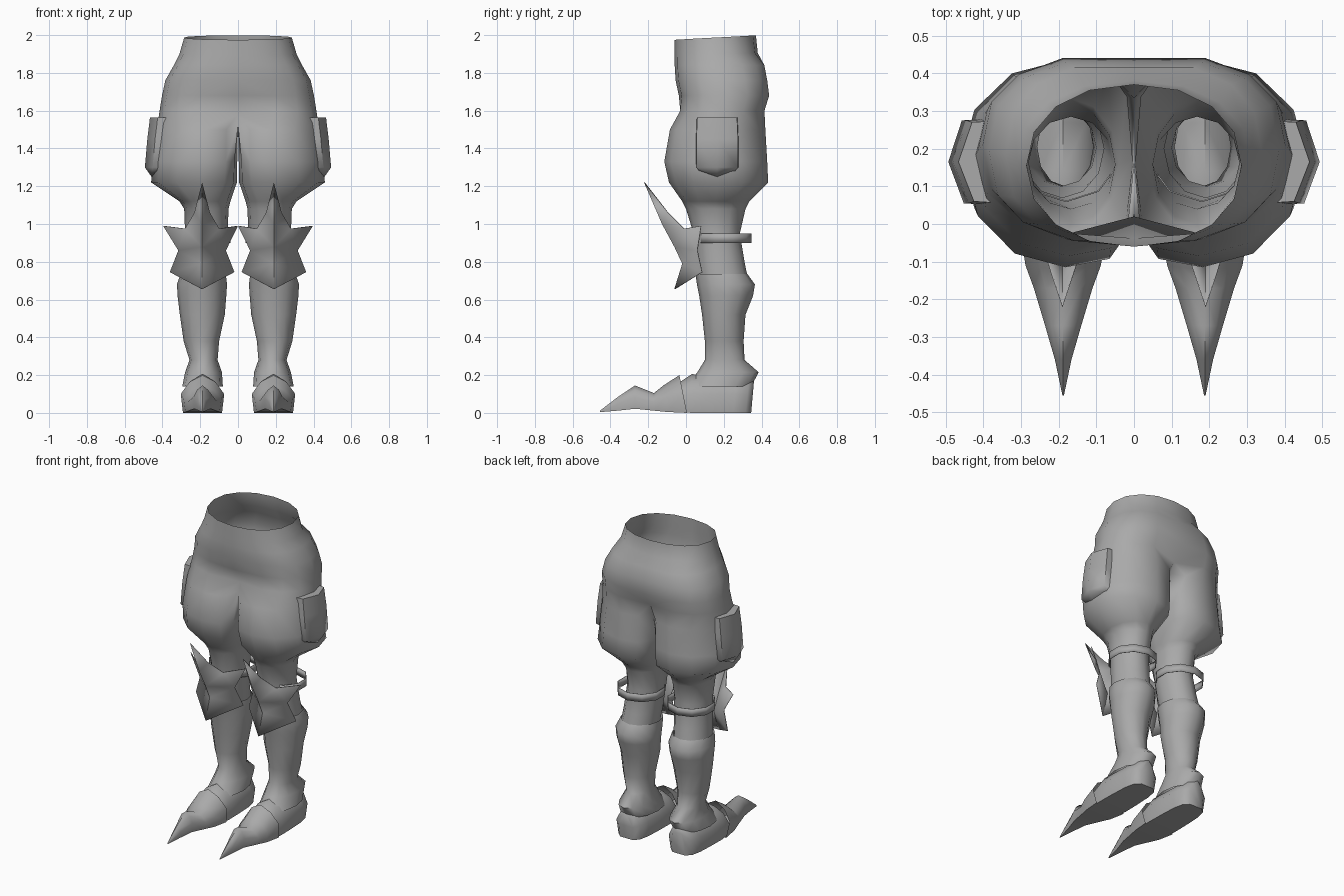
import bpy, bmesh, math

if "Cube" in bpy.data.objects:
    bpy.data.objects.remove(bpy.data.objects["Cube"])

cloth = bpy.data.materials.new("plain_grey")
cloth.diffuse_color = (0.40, 0.40, 0.40, 1)
cloth.use_nodes = True
cloth.node_tree.nodes["Principled BSDF"].inputs["Base Color"].default_value = cloth.diffuse_color


def finish(name, bm, thick=0.0, angle=60):
    """Turn a right-hand half into a mirrored, shaded object."""
    bmesh.ops.recalc_face_normals(bm, faces=bm.faces)
    me = bpy.data.meshes.new(name)
    bm.to_mesh(me)
    bm.free()
    me.materials.append(cloth)
    ob = bpy.data.objects.new(name, me)
    bpy.context.collection.objects.link(ob)
    bpy.ops.object.select_all(action='DESELECT')
    ob.select_set(True)
    bpy.context.view_layer.objects.active = ob
    bpy.ops.object.shade_smooth_by_angle(angle=math.radians(angle))
    if thick:
        s = ob.modifiers.new("thickness", 'SOLIDIFY')
        s.thickness = thick
        s.offset = 0
    m = ob.modifiers.new("mirror", 'MIRROR')
    m.merge_threshold = 0.001
    return ob


def spow(v, p):
    return math.copysign(abs(v) ** p, v)


def ring(bm, z, x0, x1, yf, yb, peak=0.5, p_in=1.0, n=12, start=-120):
    """Horizontal ring spanning x0..x1, yf..yb; peak is where it is deepest,
    p_in below 1 squares off the inner side."""
    out = []
    cx = x0 + (x1 - x0) * peak
    for i in range(n):
        t = math.radians(start + 360 * i / n)
        c, s = math.cos(t), math.sin(t)
        p = p_in if c < -.01 else 1
        x = cx + (x1 - cx if c > 0 else cx - x0) * spow(c, p)
        y = (yf + yb) / 2 + (yb - yf) / 2 * spow(s, p)
        out.append(bm.verts.new((x, y, z)))
    return out


def bridge(bm, a, b, closed=True):
    n = len(a)
    for i in range(n if closed else n - 1):
        j = (i + 1) % n
        bm.faces.new((a[i], a[j], b[j], b[i]))


def loft(bm, rings, closed=True):
    for a, b in zip(rings, rings[1:]):
        bridge(bm, a, b, closed)


# Trousers: half pelvis arcs flowing into a full ring for each leg
bm = bmesh.new()
pelvis = []
for z, rx, yf, yb, p, tilt in [(1.987, .285, -.06, .37, .92, .012),
                               (1.90, .31, -.06, .38, .88, .005),
                               (1.84, .34, -.06, .43, .8, 0),
                               (1.76, .385, -.055, .445, .78, 0),
                               (1.68, .402, -.038, .455, .78, 0),
                               (1.60, .415, -.045, .43, .8, 0)]:
    row = []
    for i in range(9):
        t = math.radians(-90 + 22.5 * i)
        x = 0 if i in (0, 8) else rx * spow(math.cos(t), p)
        y = (yf + yb) / 2 + (yb - yf) / 2 * spow(math.sin(t), p)
        row.append(bm.verts.new((x, y, z + tilt * math.sin(t))))
    row[8].co.y -= .015 if z < 1.85 else 0
    pelvis.append(row)
loft(bm, pelvis, False)
leg = [ring(bm, *r) for r in [(1.50, .004, .43, -.085, .42, .4, .6),
                              (1.33, .004, .45, -.115, .43, .4, .6),
                              (1.22, .006, .46, -.09, .435, .4, .65),
                              (1.12, .04, .31, -.02, .335),
                              (1.08, .05, .285, .00, .315),
                              (.95, .055, .28, .04, .285),
                              (.80, .07, .29, .05, .31),
                              (.70, .08, .30, .07, .33)]]
# Groin: centre seam dips under the body
p, t = pelvis[-1], leg[0]
p[0].co.y, p[0].co.z = .02, 1.58
p[8].co.y, p[8].co.z = .37, 1.58
for v, z in zip(t[9:], (1.525, 1.54, 1.525)):
    v.co.x, v.co.z = 0, z
bridge(bm, p, t[:9], False)
bm.faces.new((p[8], t[9], t[8]))
bm.faces.new((p[0], t[0], t[11]))
loft(bm, leg)
finish("trousers", bm, angle=70)

# Boot shafts with flared ankle
bm = bmesh.new()
loft(bm, [ring(bm, *r) for r in [(.735, .065, .305, .05, .325),
                                 (.68, .058, .323, .058, .365),
                                 (.62, .062, .32, .07, .355),
                                 (.52, .07, .308, .085, .315),
                                 (.38, .10, .288, .10, .305),
                                 (.28, .108, .257, .10, .31),
                                 (.215, .085, .28, .06, .385),
                                 (.14, .08, .295, .0, .345)]])
finish("boot_shafts", bm)


def foot_part(name, rows, cap_ends):
    """Arched sections along y: (y, half width, bottom, top, top shift in y)."""
    bm = bmesh.new()
    secs = []
    for y, w, zb, zt, shift in rows:
        h = zt - zb
        pts = [(-.9, 0), (-1, .5), (-.6, .82), (0, 1), (.6, .82), (1, .5), (.9, 0)]
        secs.append([bm.verts.new((.188 + w * a, y + shift * b, zb + h * b)) for a, b in pts])
    loft(bm, secs)
    for s in cap_ends:
        bm.faces.new(secs[s])
    finish(name, bm)


# Shoes and pointed, upturned toe caps
foot_part("shoes", [(.345, .05, 0, .17, .015), (.315, .085, 0, .19, .02),
                    (.25, .10, 0, .20, .02), (.14, .106, 0, .20, 0),
                    (.03, .108, 0, .205, 0), (-.03, .10, .005, .165, 0)], (0, -1))
foot_part("toe_caps", [(.005, .115, 0, .20, -.04), (-.10, .10, .005, .145, -.02),
                       (-.17, .078, .012, .105, 0), (-.27, .048, .022, .145, 0),
                       (-.36, .022, .012, .085, 0), (-.455, .002, .004, .012, 0)], (-1,))

# Knee guards: spiked plates, both halves made from one list of corners
bm = bmesh.new()
ridge = [(0, -.22, 1.22), (0, -.125, 1.0), (0, -.06, .88), (0, -.018, .79), (0, -.06, .655)]
side = [(.04, -.095, 1.06), (.09, -.01, .975), (.205, .08, .99), (.125, .06, .86), (.17, .085, .745)]
c = [bm.verts.new((.19 + x, y, z)) for x, y, z in ridge]
for sg in (-1, 1):
    s = [bm.verts.new((.19 + sg * min(x, .188 if sg < 0 else 1), y, z)) for x, y, z in side]
    for f in [(c[0], s[0], c[1]), (c[1], s[0], s[1]), (c[1], s[1], c[2]), (s[1], s[2], s[3]),
              (s[1], s[3], c[2]), (c[2], s[3], c[3]), (c[3], s[3], s[4]), (c[3], s[4], c[4])]:
        bm.faces.new(f if sg > 0 else f[::-1])
finish("knee_guards", bm, thick=.004, angle=45)

# Straps behind the knees
bm = bmesh.new()
loft(bm, [ring(bm, z, .035, .325, .06, .345, n=10, start=-90) for z in (.95, .90)])
finish("knee_straps", bm, thick=.004)

# Side pockets with a pointed lower flap
bm = bmesh.new()
secs = []
for z, dx, inset, dip in [(1.565, -.022, .005, 0), (1.45, -.008, 0, 0),
                          (1.30, .005, 0, 0), (1.275, -.03, .02, -.025)]:
    outline = [(.37, .05 + inset), (.447, .055 + inset), (.488, .165), (.452, .275 - inset), (.37, .28 - inset)]
    secs.append([bm.verts.new((x + dx, y, z + (dip if i == 2 else 0)))
                 for i, (x, y) in enumerate(outline)])
loft(bm, secs)
bm.faces.new(secs[0])
bm.faces.new(secs[-1])
finish("side_pockets", bm)
